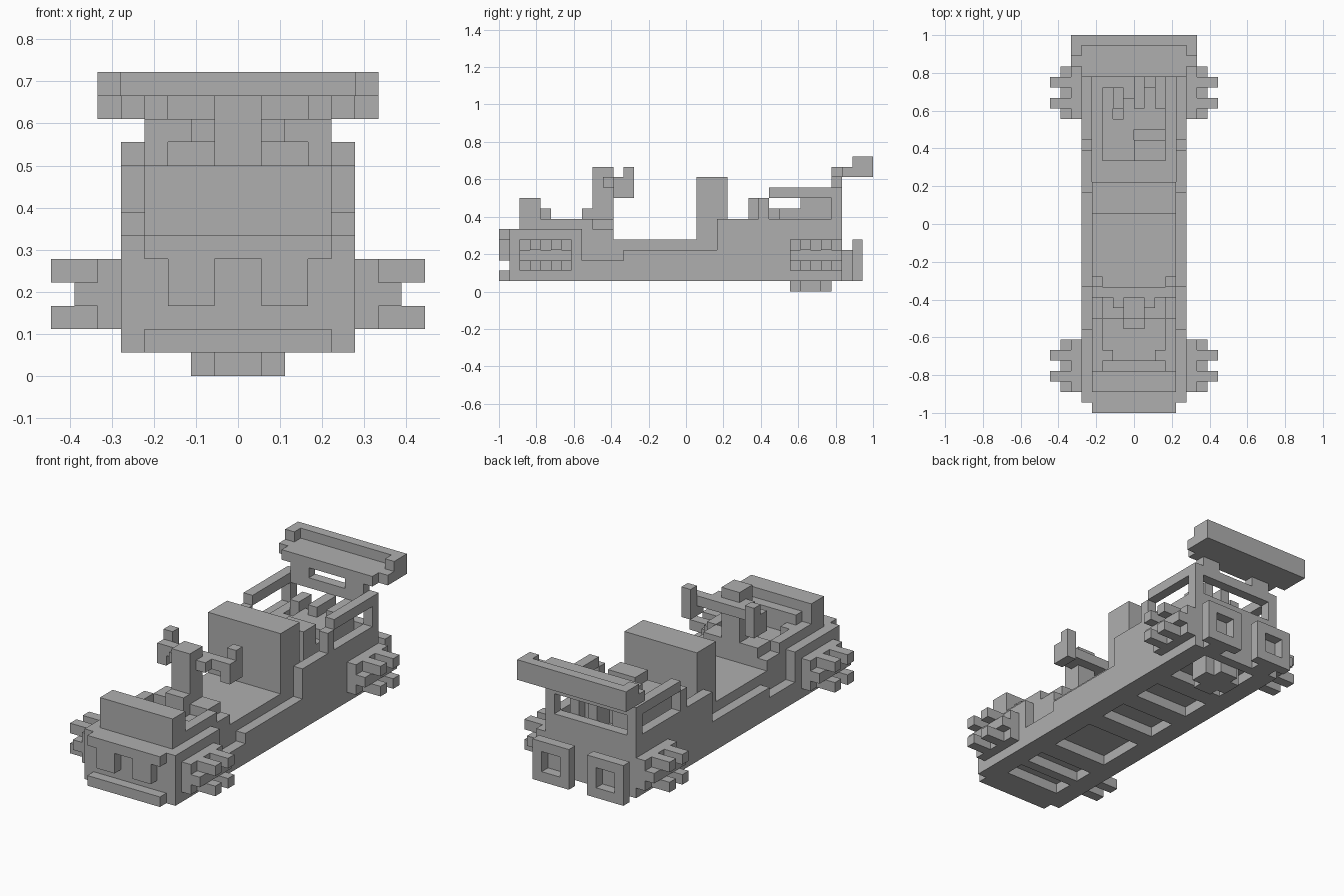
import bpy
import bmesh
from mathutils import Matrix, Vector

if "Cube" in bpy.data.objects:
    bpy.data.objects.remove(bpy.data.objects["Cube"], do_unlink=True)

UNIT = 1 / 18  # edge length of one block

grey = bpy.data.materials.new("plain_grey")
grey.use_nodes = True
grey.diffuse_color = (0.43, 0.43, 0.43, 1)
for node in grey.node_tree.nodes:
    if node.type == "BSDF_PRINCIPLED":
        node.inputs["Base Color"].default_value = grey.diffuse_color


def part(name, boxes, mirror=False):
    """One object from boxes (x range, y range, z range) in block units."""
    bm = bmesh.new()
    sides = (1, -1) if mirror else (1,)
    for ranges in boxes:
        low = Vector([r[0] for r in ranges])
        high = Vector([r[1] for r in ranges])
        for side in sides:
            centre = (low + high) / 2
            centre.x *= side
            matrix = Matrix.Translation(centre * UNIT) @ Matrix.Diagonal((*((high - low) * UNIT), 1))
            bmesh.ops.create_cube(bm, size=1, matrix=matrix)
    mesh = bpy.data.meshes.new(name)
    bm.to_mesh(mesh)
    bm.free()
    mesh.materials.append(grey)
    obj = bpy.data.objects.new(name, mesh)
    bpy.context.collection.objects.link(obj)
    return obj


def wide(half):
    return (-half, half)


# Main tub: floor, nose and engine deck
part("chassis", [
    (wide(4), (-17, 15), (2, 5)),
    (wide(4), (-17, -7), (5, 6)),
    (wide(4), (4, 15), (5, 6)),
])

# Stepped side walls: start, end and top height of each step
steps = [(-17, -10, 6), (-10, -6, 3), (-6, 3, 4), (3, 7, 7), (7, 8, 9), (8, 14, 7), (14, 15, 10)]
part("side_wall", [((4, 5), (a, b), (1, top)) for a, b, top in steps], True)
part("side_rail", [((4, 5), (8, 15), (9, 10))], True)

# Underside ladder: two long beams and the rungs between the recesses
part("under_beam", [((3, 4), (-17, 15), (1, 2))], True)
rungs = [(-17, -15), (-13, -12), (-10, -8), (-3, -1), (2, 4), (7, 9), (14, 15)]
part("under_rungs", [(wide(3), rung, (1, 2)) for rung in rungs])

# Front grille with two teeth, and the lower bumper
part("grille_bar", [(wide(4), (-18, -17), (5, 6))])
part("grille_tooth", [((1, 3), (-18, -17), (3, 5))], True)
part("front_bumper", [(wide(4), (-18, -17), (1, 2))])

# Raised cowl and the rim around the front well
part("front_cowl", [
    (wide(4), (-16, -14), (6, 9)),
    (wide(3), (-14, -13), (6, 8)),
])
part("well_rim", [
    ((3, 4), (-14, -9), (6, 7)),
    ((2, 3), (-13, -12), (6, 7)),
], True)
part("bulkhead", [(wide(3), (-9, -7), (5, 7))])

# Steering column and yoke
part("steering_column", [
    (wide(1), (-10, -9), (6, 8)),
    (wide(1), (-9, -7), (6, 12)),
    (wide(2), (-8, -7), (10, 11)),
])
part("yoke_bar", [(wide(4), (-7, -6), (10, 11))])
part("yoke_grip", [((3, 4), (-6, -5), (9, 12)), ((3, 4), (-7, -6), (9, 11))], True)

# Seat back
part("seat", [(wide(4), (1, 4), (5, 11))])

# Engine
part("engine_block", [
    ((-3, 0), (6, 10), (6, 8)),
    ((0, 3), (6, 8), (6, 9)),
    ((0, 3), (8, 9), (6, 7)),
    ((0, 3), (9, 11), (6, 8)),
])
part("engine_heads", [
    ((-3, -2), (10, 13), (6, 8)),
    ((-2, -1), (11, 13), (6, 9)),
    ((-1, 0), (10, 12), (6, 8)),
    ((0, 1), (11, 14), (6, 9)),
    ((1, 2), (11, 13), (6, 8)),
    ((2, 3), (11, 14), (6, 9)),
])

# Rear frame, slotted wing support and wing
part("rear_frame", [
    (wide(5), (14, 15), (5, 7)),
    (wide(5), (14, 15), (9, 10)),
])
part("wing_support", [((2, 4), (14, 15), (10, 11))], True)
part("wing_plate", [
    (wide(5), (14, 16), (11, 12)),
    (wide(6), (15, 18), (11, 12)),
])
part("wing_lip", [(wide(6), (17, 18), (12, 13))])
part("wing_end", [((5, 6), (16, 17), (12, 13))], True)

# Square exhausts: a solid neck and a hollow square frame
part("exhaust_neck", [((2, 4), (15, 16), (1, 4))], True)
part("exhaust_frame", [
    ((1, 2), (16, 17), (1, 5)),
    ((4, 5), (16, 17), (1, 5)),
    ((2, 4), (16, 17), (1, 2)),
    ((2, 4), (16, 17), (4, 5)),
], True)

# Block under the engine
part("gearbox", [
    (wide(1), (10, 14), (0, 1)),
    (wide(2), (11, 13), (0, 1)),
    (wide(1), (10, 14), (1, 2)),
    (wide(2), (11, 13), (1, 2)),
])

# Spiked hubs at the four corners
for name, start in (("front_hub", -16), ("rear_hub", 10)):
    boxes = [
        ((5, 6), (start, start + 5), (2, 5)),
        ((6, 7), (start, start + 5), (3, 4)),
    ]
    for y in (start + 1, start + 3):
        for z in (2, 4):
            boxes.append(((6, 8), (y, y + 1), (z, z + 1)))
    part(name, boxes, True)
